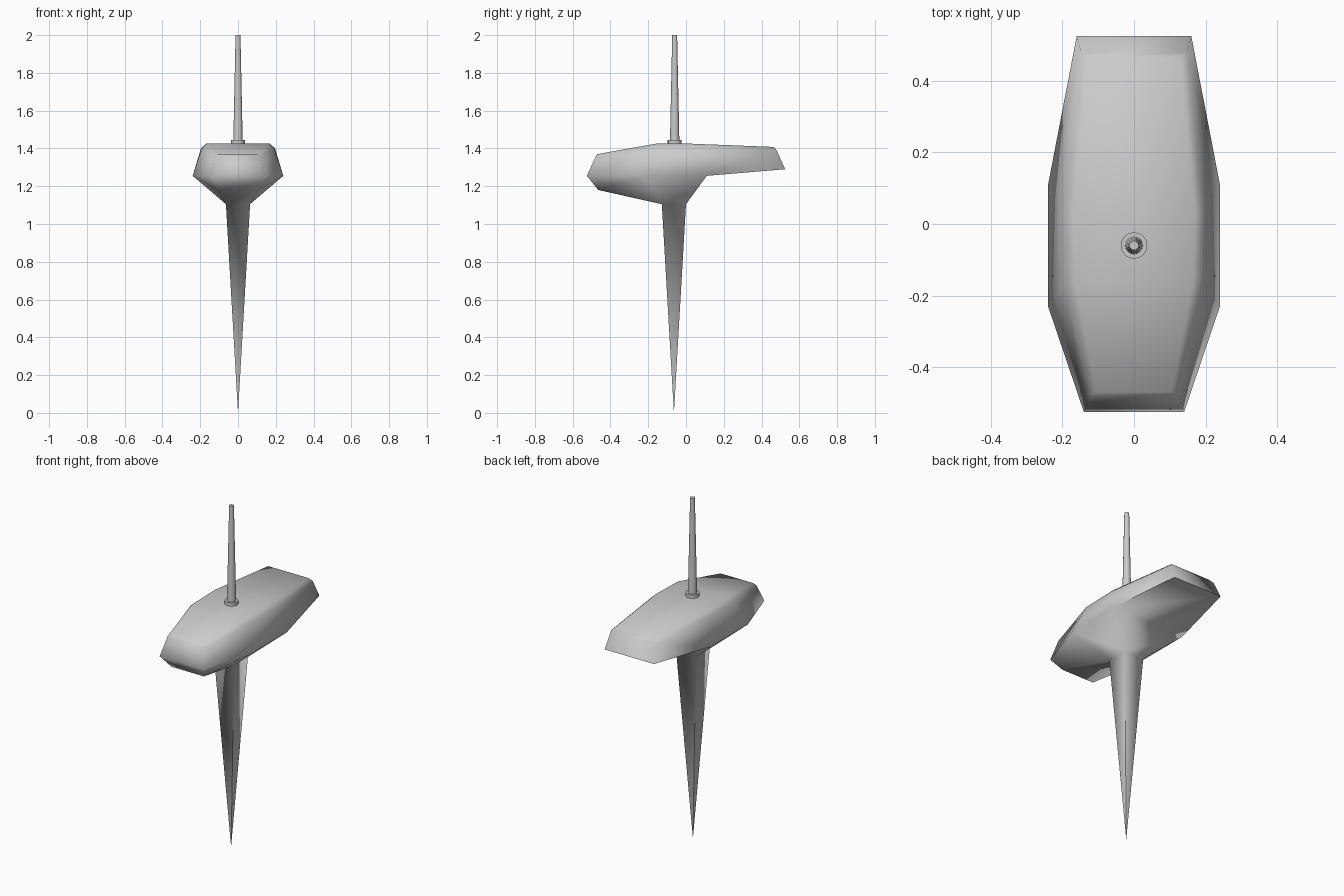
import bpy, bmesh, math

if "Cube" in bpy.data.objects:
    bpy.data.objects.remove(bpy.data.objects["Cube"])


def finish(name, bm, angle):
    bmesh.ops.recalc_face_normals(bm, faces=bm.faces)
    mesh = bpy.data.meshes.new(name)
    bm.to_mesh(mesh)
    bm.free()
    ob = bpy.data.objects.new(name, mesh)
    bpy.context.collection.objects.link(ob)
    bpy.ops.object.select_all(action='DESELECT')
    ob.select_set(True)
    bpy.context.view_layer.objects.active = ob
    bpy.ops.object.shade_smooth_by_angle(angle=math.radians(angle))
    return ob


# Faceted body and spike: right-hand points front to back, mirrored to the left
rim = [(0.14, -0.525, 1.255), (0.24, -0.23, 1.255), (0.24, 0.11, 1.255), (0.16, 0.525, 1.29)]
shoulder = [(0.122, -0.478, 1.358), (0.192, -0.165, 1.40), (0.196, 0.04, 1.40), (0.148, 0.48, 1.39)]
deck = [(0.105, -0.47, 1.37), (0.165, -0.16, 1.425), (0.17, 0.03, 1.425), (0.13, 0.465, 1.408)]
chin = (0.105, -0.465, 1.18)
root = [(0.064, -0.128, 1.105), (0.064, 0.0, 1.105)]

bm = bmesh.new()


def pair(p):
    return [bm.verts.new((s * p[0], p[1], p[2])) for s in (1, -1)]


R, S, D = ([pair(p) for p in loop] for loop in (rim, shoulder, deck))
C = pair(chin)
K = [pair(p) for p in root]
tip = bm.verts.new((0, -0.064, 0))


def across(a, b):
    bm.faces.new((a[0], b[0], b[1], a[1]))


for i in range(3):
    across(D[i], D[i + 1])
    for s in (0, 1):
        bm.faces.new((R[i][s], R[i + 1][s], S[i + 1][s], S[i][s]))
        bm.faces.new((S[i][s], S[i + 1][s], D[i + 1][s], D[i][s]))
for i in (0, 3):
    across(R[i], S[i])
    across(S[i], D[i])
across(R[0], C)
across(C, K[0])
across(K[1], R[2])
across(R[2], R[3])
for s in (0, 1):
    bm.faces.new((R[0][s], R[1][s], C[s]))
    bm.faces.new((C[s], R[1][s], K[0][s]))
    bm.faces.new((R[1][s], R[2][s], K[1][s], K[0][s]))
    bm.faces.new((K[0][s], K[1][s], tip))
for k in K:
    bm.faces.new((k[0], k[1], tip))
finish("body_with_spike", bm, 80)


# Round parts on top
def tapered(name, r1, r2, z1, z2):
    b = bmesh.new()
    bmesh.ops.create_cone(b, cap_ends=True, segments=16, radius1=r1, radius2=r2, depth=z2 - z1)
    bmesh.ops.translate(b, verts=b.verts, vec=(0, -0.06, (z1 + z2) / 2))
    finish(name, b, 40)


tapered("mast_collar", 0.037, 0.037, 1.41, 1.445)
tapered("mast", 0.025, 0.013, 1.43, 2.0)
